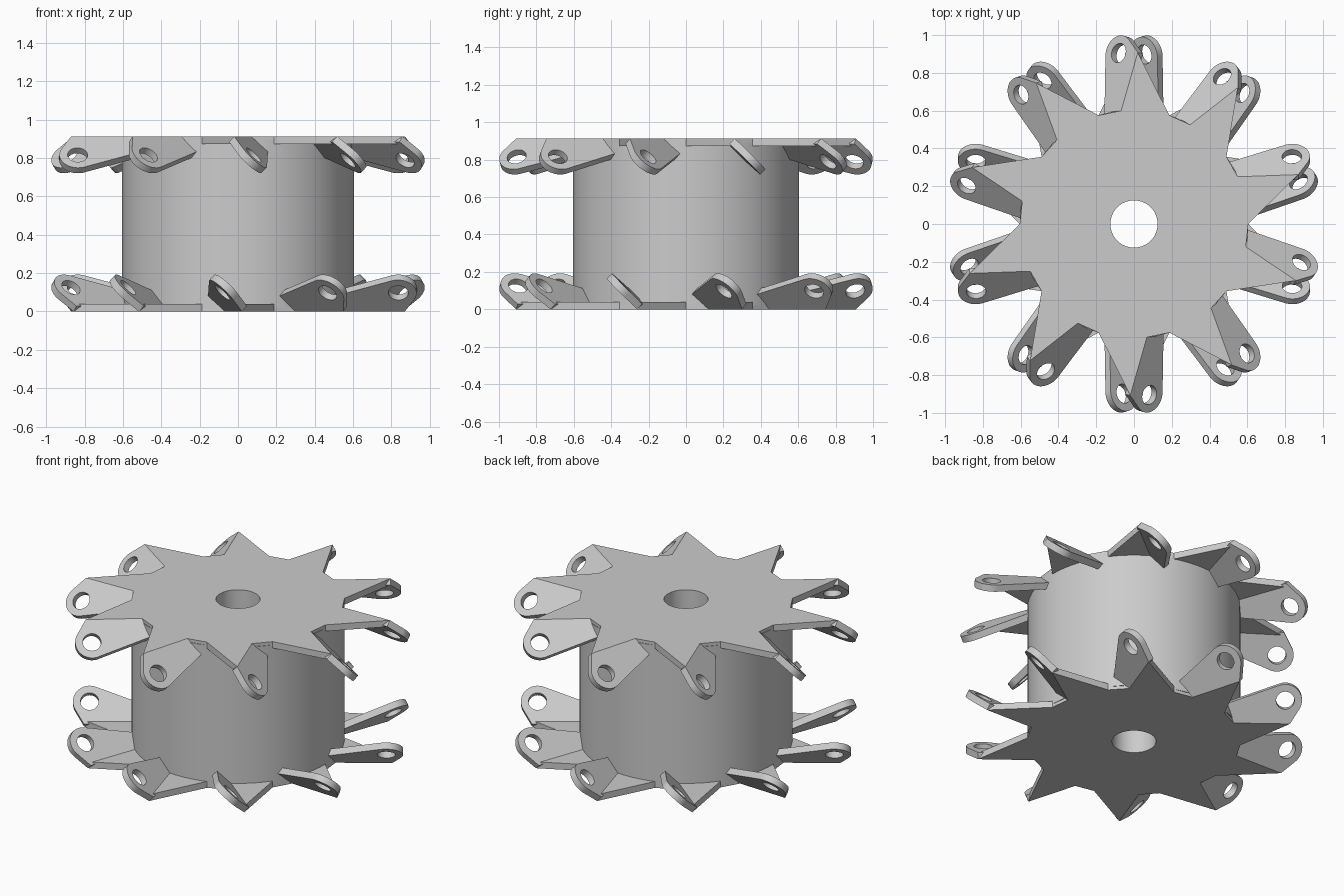
import bpy, bmesh, math
from mathutils import Matrix, Vector
from mathutils.geometry import convex_hull_2d

cube = bpy.data.objects.get("Cube")
if cube:
    bpy.data.objects.remove(cube, do_unlink=True)

HEIGHT, THICK = 0.913, 0.04
DRUM_R, BORE_R = 0.605, 0.125
TEETH = 10
STEP = math.tau / TEETH

steel = bpy.data.materials.new("plain grey metal")
steel.use_nodes = True
grey = (0.6, 0.6, 0.6, 1)
steel.diffuse_color = grey
steel.node_tree.nodes["Principled BSDF"].inputs["Base Color"].default_value = grey


def circle(radius, count, centre=(0, 0)):
    return [Vector((centre[0] + radius * math.cos(math.tau * i / count),
                    centre[1] + radius * math.sin(math.tau * i / count)))
            for i in range(count)]


def prism(name, loops, z0, z1):
    """Extrude an outline with holes into a solid mesh."""
    bm = bmesh.new()
    for loop in loops:
        verts = [bm.verts.new((p[0], p[1], z0)) for p in loop]
        for i, v in enumerate(verts):
            bm.edges.new((v, verts[i - 1]))
    bmesh.ops.triangle_fill(bm, edges=bm.edges[:], use_beauty=True)
    ext = bmesh.ops.extrude_face_region(bm, geom=bm.faces[:], use_keep_orig=True)
    moved = [g for g in ext["geom"] if isinstance(g, bmesh.types.BMVert)]
    bmesh.ops.translate(bm, verts=moved, vec=(0, 0, z1 - z0))
    bmesh.ops.recalc_face_normals(bm, faces=bm.faces[:])
    mesh = bpy.data.meshes.new(name)
    bm.to_mesh(mesh)
    bm.free()
    mesh.materials.append(steel)
    return mesh


def place(name, mesh, matrix=Matrix()):
    obj = bpy.data.objects.new(name, mesh)
    bpy.context.collection.objects.link(obj)
    obj.matrix_world = matrix
    return obj


# One tooth pointing along +y: valley, bend start, bend tip
valley = Vector((DRUM_R * math.sin(-STEP / 2), DRUM_R * math.cos(STEP / 2)))
bend_a = Vector((-0.068, 0.60))
bend_b = Vector((0.02, 0.908))

# Star plate with a flat half tooth at each step
star = []
for i in range(TEETH):
    turn = Matrix.Rotation(i * STEP, 2)
    star += [turn @ p for p in (bend_b, bend_a, valley)]
plate_mesh = prism("star_plate", [star, circle(BORE_R, 64)], HEIGHT - THICK, HEIGHT)

# Bent ear: flat outline in its own plane, measured from the bend line
along = (bend_b - bend_a).normalized()
across = Vector((-along.y, along.x))
root = valley - bend_a
ear_centre = (0.29, 0.137)
points = [Vector((0, 0)), Vector(((bend_b - bend_a).length, 0)),
          Vector((root.dot(along), root.dot(across)))]
points += circle(0.095, 48, ear_centre)
outline = [points[i] for i in convex_hull_2d(points)]
ear_mesh = prism("ear", [outline, circle(0.052, 32, ear_centre)], -THICK, 0)

# Ear plane folded 45 degrees down from the plate
c = math.sqrt(0.5)
x_axis = Vector((along.x, along.y, 0))
y_axis = Vector((across.x * c, across.y * c, -c))
fold = Matrix((x_axis, y_axis, x_axis.cross(y_axis))).transposed().to_4x4()
fold.translation = (bend_a.x, bend_a.y, HEIGHT)

# Drum with through bore
drum = prism("drum", [circle(DRUM_R, 96), circle(BORE_R, 64)],
             THICK / 2, HEIGHT - THICK / 2)
parts = [place("drum", drum)]

# Upper plate and the same plate turned over for the lower end
flip = Matrix.Translation((0, 0, HEIGHT)) @ Matrix.Rotation(math.pi, 4, "Y")
for end, base in (("upper", Matrix()), ("lower", flip)):
    parts.append(place(end + "_star_plate", plate_mesh, base))
    for i in range(TEETH):
        turn = Matrix.Rotation(i * STEP, 4, "Z")
        parts.append(place(f"{end}_ear_{i + 1}", ear_mesh, base @ turn @ fold))

# Smooth round walls, sharp plate edges
bpy.ops.object.select_all(action="DESELECT")
for mesh in (drum, plate_mesh, ear_mesh):
    mesh.shade_smooth()
    mesh.set_sharp_from_angle(angle=math.radians(25))
